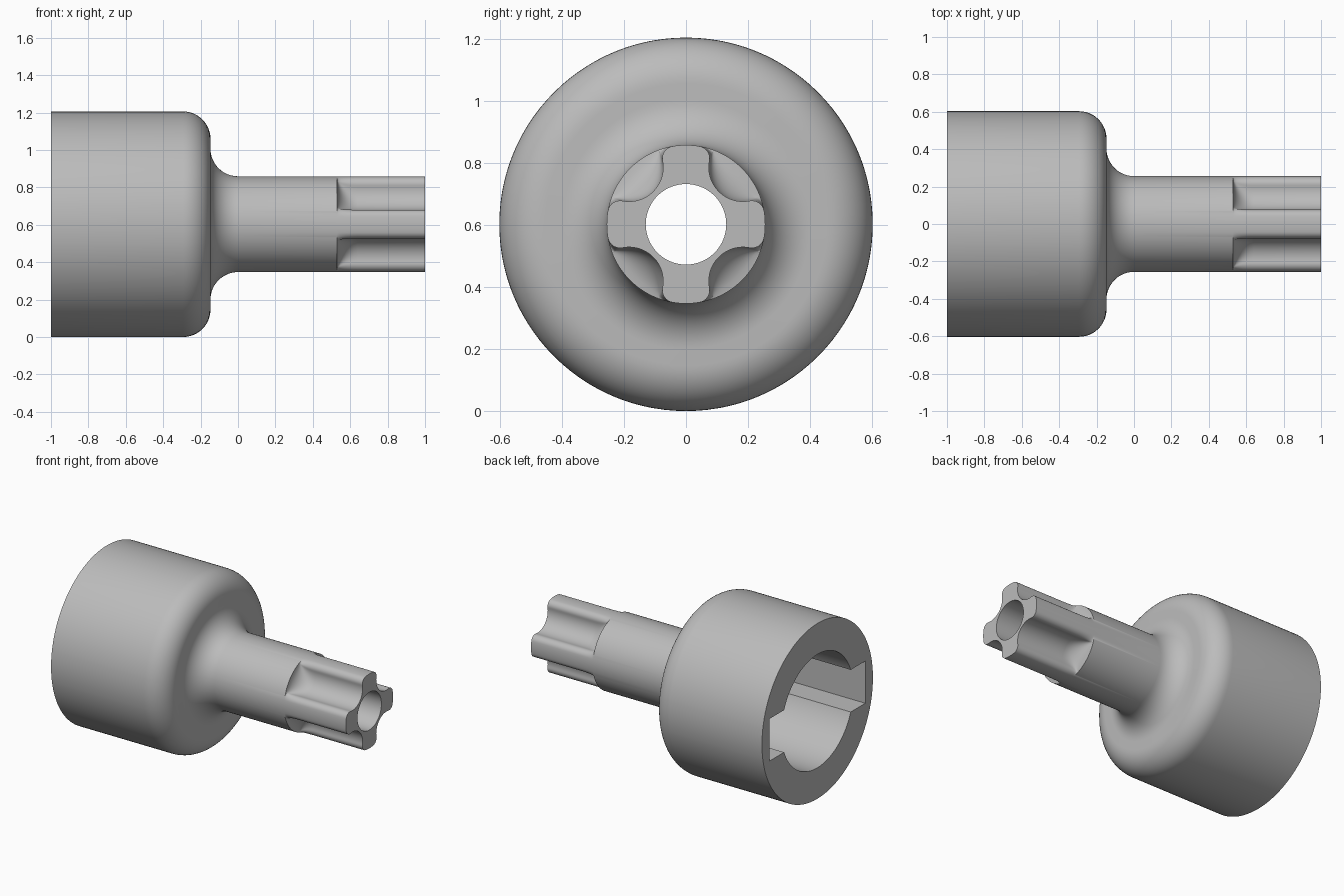
import bpy, bmesh, math
from math import cos, sin, pi
from mathutils import Matrix, Vector

if "Cube" in bpy.data.objects:
    bpy.data.objects.remove(bpy.data.objects["Cube"], do_unlink=True)

HEAD_R, SHAFT_R, BEND = 0.603, 0.256, 0.147
AXIS_Z = HEAD_R

grey = bpy.data.materials.new("plain grey")
grey.use_nodes = True
colour = (0.5, 0.5, 0.5, 1)
grey.diffuse_color = colour
grey.node_tree.nodes["Principled BSDF"].inputs["Base Color"].default_value = colour


def arc(cx, cy, r, start, end, steps):
    """Points on an arc, angles in radians."""
    return [Vector((cx + r * cos(start + (end - start) * i / steps),
                    cy + r * sin(start + (end - start) * i / steps)))
            for i in range(steps + 1)]


def fluted_section():
    """Four-lobed shaft outline: round grooves on the diagonals, rounded lobe corners."""
    groove_d, groove_r, corner_r = 0.26, 0.11, 0.04
    corner_d = SHAFT_R - corner_r
    reach = groove_r + corner_r
    tilt = math.acos((corner_d**2 + groove_d**2 - reach**2) / (2 * corner_d * groove_d))
    corner = Vector((corner_d * cos(tilt), corner_d * sin(tilt)))
    to_corner = math.atan2(corner.y, corner.x - groove_d)
    half = arc(groove_d, 0, groove_r, pi, to_corner, 12)
    half += arc(corner.x, corner.y, corner_r, to_corner - pi, tilt - 2 * pi
                if to_corner - pi - tilt > pi else tilt, 8)[1:]
    half += arc(0, 0, SHAFT_R, tilt, pi / 4, 3)[1:]
    mirrored = [Vector((p.x, -p.y)) for p in reversed(half[1:-1])]
    quarter = mirrored + half
    return [Matrix.Rotation(pi / 4 + k * pi / 2, 2) @ p for k in range(4) for p in quarter]


def new_object(name, bm):
    bmesh.ops.recalc_face_normals(bm, faces=bm.faces)
    mesh = bpy.data.meshes.new(name)
    bm.to_mesh(mesh)
    bm.free()
    obj = bpy.data.objects.new(name, mesh)
    bpy.context.collection.objects.link(obj)
    mesh.materials.append(grey)
    return obj


def loft(name, rings):
    """Skin a list of (x, section) rings along the x axis and cap both ends."""
    bm = bmesh.new()
    loops = [[bm.verts.new((x, p.x, p.y + AXIS_Z)) for p in sec] for x, sec in rings]
    for a, b in zip(loops, loops[1:]):
        for i in range(len(a)):
            j = (i + 1) % len(a)
            bm.faces.new((a[i], a[j], b[j], b[i]))
    bm.faces.new(loops[0])
    bm.faces.new(loops[-1])
    return new_object(name, bm)


def cylinder(name, r, x0, x1):
    circle = arc(0, 0, r, 0, 2 * pi, 96)[:-1]
    return loft(name, [(x0, circle), (x1, circle)])


# Head with rounded shoulder, fillet and shaft, ending in scooped flutes
flutes = fluted_section()
rays = [p.normalized() for p in flutes]
profile = [Vector((-1, HEAD_R))]
profile += arc(-2 * BEND, HEAD_R - BEND, BEND, pi / 2, 0, 12)
profile += arc(0, SHAFT_R + BEND, BEND, pi, 1.5 * pi, 12)
rings = [(p.x, [d * p.y for d in rays]) for p in profile]
SCOOP_START, SCOOP_LEN = 0.53, 0.11
for i in range(9):
    a = i / 8 * pi / 2
    depth = sin(a)
    rings.append((SCOOP_START + SCOOP_LEN * (1 - cos(a)),
                  [(d * SHAFT_R).lerp(p, depth) for d, p in zip(rays, flutes)]))
rings.append((1, flutes))
coupling = loft("drive_coupling", rings)

# Round socket with two side slots, and a bore through the shaft
SOCKET_END = -0.35
socket = cylinder("socket_cutter", 0.39, -1.2, SOCKET_END)
bore = cylinder("bore_cutter", 0.13, -1.1, 1.1)
bm = bmesh.new()
bmesh.ops.create_cube(bm, size=1)
bmesh.ops.scale(bm, vec=(0.8, 1.04, 0.29), verts=bm.verts)
bmesh.ops.translate(bm, vec=(SOCKET_END - 0.4, 0, AXIS_Z), verts=bm.verts)
slot = new_object("slot_cutter", bm)

bpy.ops.object.select_all(action="DESELECT")
bpy.context.view_layer.objects.active = coupling
coupling.select_set(True)
for cutter in (socket, slot, bore):
    cutter.hide_render = True
    cut = coupling.modifiers.new(cutter.name, "BOOLEAN")
    cut.operation = "DIFFERENCE"
    cut.solver = "EXACT"
    cut.object = cutter
    bpy.ops.object.modifier_apply(modifier=cut.name)
    bpy.data.objects.remove(cutter, do_unlink=True)

bpy.ops.object.shade_smooth_by_angle(angle=math.radians(35))
